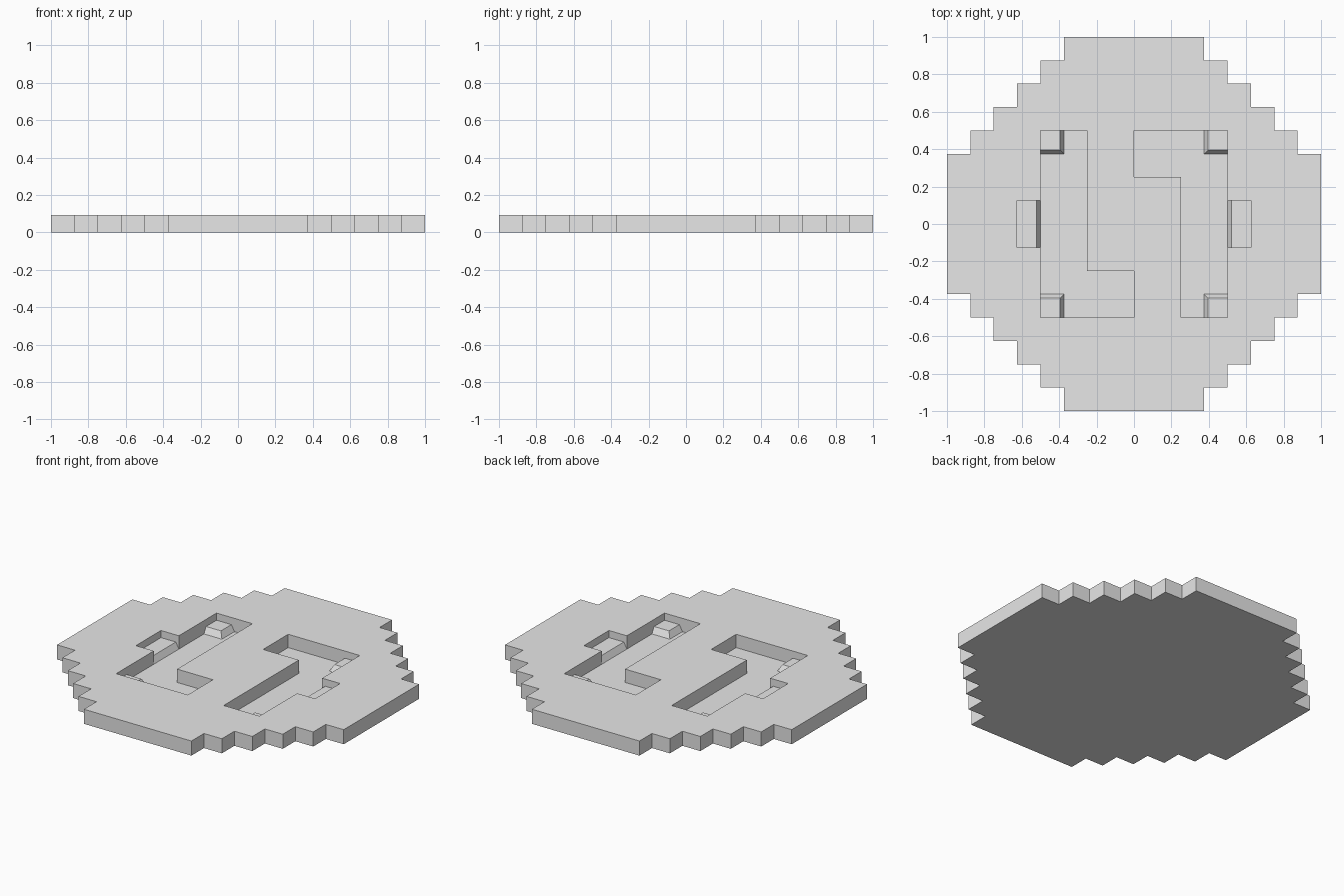
import bpy
import bmesh

THICK = 0.092    # full height of the disc
FLOOR = 0.008    # floor of the recesses
PAD_TOP = 0.047  # top of the raised pads
SLOPE = 0.021    # run of the pads' sloped sides
U = 0.125        # one step of the outline

old = bpy.data.objects.get("Cube")
if old:
    bpy.data.objects.remove(old, do_unlink=True)

grey = bpy.data.materials.new("light_grey")
grey.use_nodes = True
grey.diffuse_color = (0.8, 0.8, 0.8, 1)
grey.node_tree.nodes["Principled BSDF"].inputs["Base Color"].default_value = (0.8, 0.8, 0.8, 1)


def make_object(name, bm):
    mesh = bpy.data.meshes.new(name)
    bm.to_mesh(mesh)
    bm.free()
    mesh.materials.append(grey)
    obj = bpy.data.objects.new(name, mesh)
    bpy.context.scene.collection.objects.link(obj)
    return obj


def prism(name, outline, z0, z1):
    """Extrude a flat outline between two heights."""
    bm = bmesh.new()
    face = bm.faces.new([bm.verts.new((x, y, z0)) for x, y in outline])
    result = bmesh.ops.extrude_face_region(bm, geom=[face], use_keep_orig=True)
    for v in result["geom"]:
        if isinstance(v, bmesh.types.BMVert):
            v.co.z = z1
    bmesh.ops.recalc_face_normals(bm, faces=bm.faces)
    return make_object(name, bm)


def pad(name, x, y, open_y, turn):
    """Raised square with sloped sides on +x and, if set, on the open y side."""
    (x0, x1), (y0, y1) = x, y
    top_y0 = y0 + (SLOPE if open_y < 0 else 0)
    top_y1 = y1 - (SLOPE if open_y > 0 else 0)
    bm = bmesh.new()
    low = [bm.verts.new((a * turn, b * turn, FLOOR))
           for a, b in ((x0, y0), (x1, y0), (x1, y1), (x0, y1))]
    high = [bm.verts.new((a * turn, b * turn, PAD_TOP))
            for a, b in ((x0, top_y0), (x1 - SLOPE, top_y0),
                         (x1 - SLOPE, top_y1), (x0, top_y1))]
    bm.faces.new(high)
    for i in range(3):  # the side against the wall stays open
        bm.faces.new((low[i], low[i + 1], high[i + 1], high[i]))
    return make_object(name, bm)


# Stepped round disc: one quarter of the outline, turned four times
quarter = [(1, 3 * U)]
for i in range(3, 8):
    quarter += [(1 - (i - 2) * U, i * U), (1 - (i - 2) * U, (i + 1) * U)]
outline = []
for _ in range(4):
    outline += quarter
    quarter = [(-y, x) for x, y in quarter]
disc = prism("stepped_disc", outline, 0, THICK)

# Two L-shaped recesses with a side notch, half a turn apart
recess = [(-4, -4), (0, -4), (0, -2), (-2, -2), (-2, 4),
          (-4, 4), (-4, 1), (-5, 1), (-5, -1), (-4, -1)]
for turn in (1, -1):
    cutter = prism("recess_cutter", [(x * U * turn, y * U * turn) for x, y in recess],
                   FLOOR, THICK + 0.1)
    cutter.hide_render = True
    cut = disc.modifiers.new("recess", "BOOLEAN")
    cut.operation = "DIFFERENCE"
    cut.solver = "EXACT"
    cut.object = cutter
    bpy.context.view_layer.objects.active = disc
    bpy.ops.object.modifier_apply(modifier=cut.name)
    bpy.data.objects.remove(cutter, do_unlink=True)

# Raised pads in the recess corners and notches
for side, turn in (("right", 1), ("left", -1)):
    pad(side + "_corner_pad_a", (-4 * U, -3 * U), (3 * U, 4 * U), -1, turn)
    pad(side + "_corner_pad_b", (-4 * U, -3 * U), (-4 * U, -3 * U), 1, turn)
    pad(side + "_notch_pad", (-5 * U, -4 * U), (-U, U), 0, turn)
